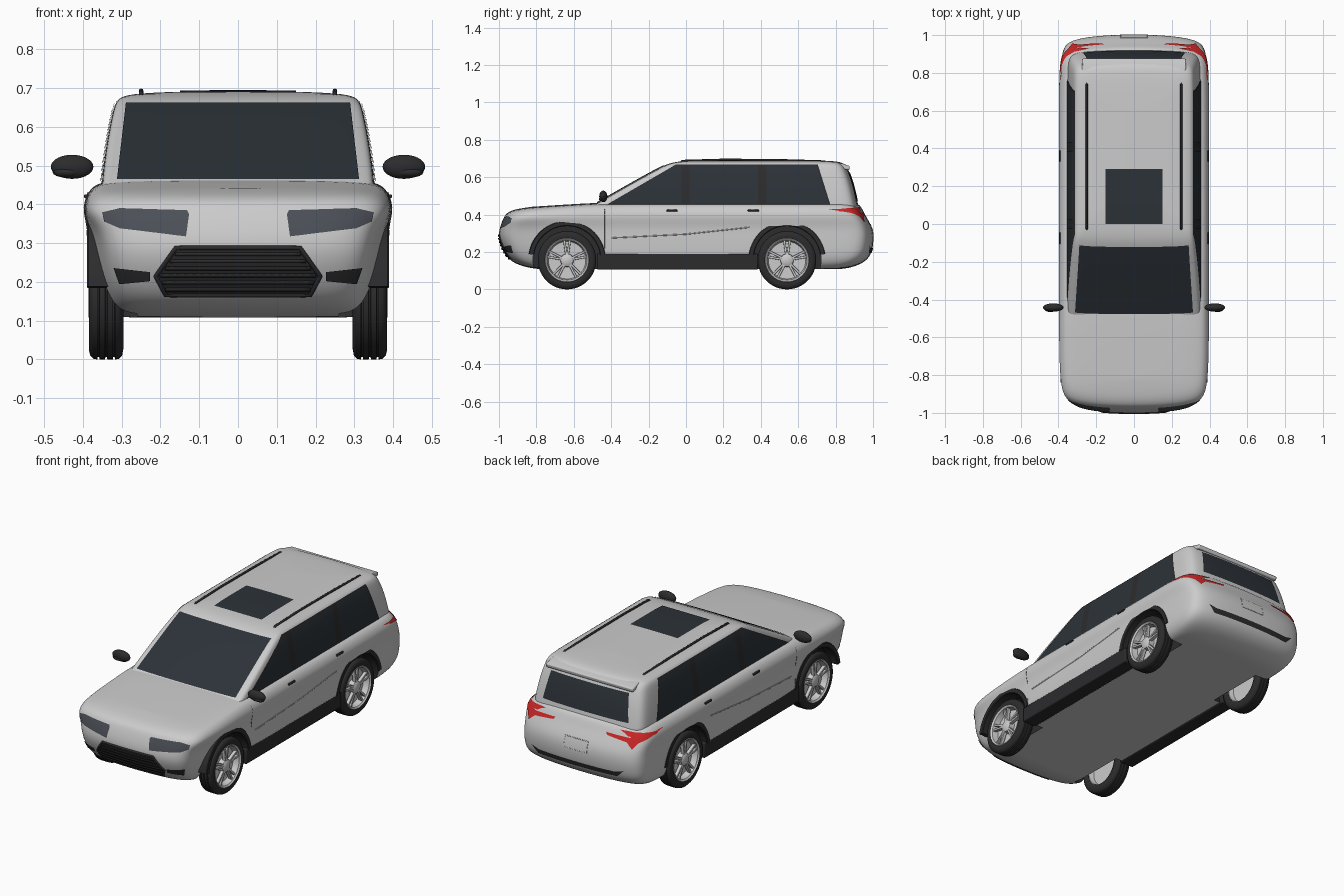
import bpy, bmesh, math
from mathutils import Vector, Matrix
from mathutils.bvhtree import BVHTree

if "Cube" in bpy.data.objects:
    bpy.data.objects.remove(bpy.data.objects["Cube"])

def material(name, *rgb):
    m = bpy.data.materials.new(name)
    m.diffuse_color = (*rgb, 1)
    m.use_nodes = True
    m.node_tree.nodes["Principled BSDF"].inputs["Base Color"].default_value = m.diffuse_color
    return m

PAINT = material("paint", .8, .8, .8)
BLACK = material("black_plastic", .025, .025, .027)
GLASS = material("dark_glass", .025, .032, .04)
LAMP = material("lamp_glass", .07, .08, .095)
RED = material("red_lens", .6, .02, .02)

def finish(name, bm, mat=None, mirror=False, bevel=0, recalc=True):
    if recalc:
        bmesh.ops.recalc_face_normals(bm, faces=bm.faces)
    me = bpy.data.meshes.new(name)
    bm.to_mesh(me)
    bm.free()
    ob = bpy.data.objects.new(name, me)
    bpy.context.collection.objects.link(ob)
    if mat:
        me.materials.append(mat)
    if bevel:
        b = ob.modifiers.new("bevel", 'BEVEL')
        b.width, b.segments = bevel, 2
    if mirror:
        ob.modifiers.new("mirror", 'MIRROR').use_mirror_merge = False
    return ob

def bake(ob):
    dg = bpy.context.evaluated_depsgraph_get()
    me = bpy.data.meshes.new_from_object(ob.evaluated_get(dg))
    ob.modifiers.clear()
    ob.data = me

def shell(name, levels, front, rear, lift):
    """Stack plan outlines (z, half width, front y, rear y, front taper) into a smooth shell."""
    bm, rings = bmesh.new(), []
    for z, w, yf, yr, taper in levels:
        half = [(u * w * taper, yf + d) for u, d in front]
        a, b = yf + front[-1][1], yr - rear[0][1]
        half += [(w * ((1 + taper) / 2 if k == 0 else 1), a + (b - a) * t)
                 for k, t in enumerate((.08, .2, .35, .5, .65, .8, .92))]
        half += [(u * w, yr - d) for u, d in rear]
        loop = half + [(-x, y) for x, y in half[-2:0:-1]]
        rings.append([bm.verts.new((x, y, z + lift(y, z))) for x, y in loop])
    n = len(rings[0])
    for lo, hi in zip(rings, rings[1:]):
        for i in range(n):
            j = (i + 1) % n
            bm.faces.new((lo[i], lo[j], hi[j], hi[i]))
    for r in (rings[0], rings[-1]):
        for i in range(n // 2):
            bm.faces.new(list(dict.fromkeys((r[i], r[i + 1], r[n - i - 1], r[-i % n]))))
    ob = finish(name, bm, PAINT)
    ob.modifiers.new("smooth", 'SUBSURF').levels = 2
    return ob

def lathe(name, prof, y, z, mat=None, a0=0, a1=360, n=48, closed=True, mirror=True):
    """Turn an (x, radius) profile about a sideways axle."""
    bm, full, m = bmesh.new(), a1 - a0 == 360, len(prof)
    rows = []
    for i in range(n if full else n + 1):
        a = math.radians(a0 + (a1 - a0) * i / n)
        rows.append([bm.verts.new((x, y + r * math.cos(a), z + r * math.sin(a))) for x, r in prof])
    for i in range(n):
        p, q = rows[i], rows[(i + 1) % len(rows)]
        for k in range(m if closed else m - 1):
            l = (k + 1) % m
            bm.faces.new((p[k], p[l], q[l], q[k]))
    if not full:
        bm.faces.new(rows[0])
        bm.faces.new(rows[-1])
    bmesh.ops.remove_doubles(bm, verts=bm.verts, dist=1e-5)
    return finish(name, bm, mat, mirror)

def prism(name, prof, x0, x1, mat=None, mirror=False, bevel=0):
    """Extrude a (y, z) outline sideways."""
    bm = bmesh.new()
    f = bm.faces.new([bm.verts.new((x0, y, z)) for y, z in prof])
    g = bmesh.ops.extrude_face_region(bm, geom=[f])['geom']
    bmesh.ops.translate(bm, vec=(x1 - x0, 0, 0), verts=[v for v in g if isinstance(v, bmesh.types.BMVert)])
    return finish(name, bm, mat, mirror, bevel)

def rect(a0, a1, b0, b1):
    return [(a0, b0), (a1, b0), (a1, b1), (a0, b1)]

VIEWS = {'front': (lambda a, b: Vector((a, -2, b)), Vector((0, 1, 0))),
         'rear': (lambda a, b: Vector((a, 2, b)), Vector((0, -1, 0))),
         'side': (lambda a, b: Vector((2, a, b)), Vector((-1, 0, 0))),
         'top': (lambda a, b: Vector((a, b, 2)), Vector((0, 0, -1)))}

def project(a, b, view, tree, off):
    origin, d = VIEWS[view]
    hit, nor, _, _ = tree.ray_cast(origin(a, b), d)
    if hit is None:
        hit, nor, _, _ = tree.find_nearest(origin(a, b) + d * 1.08)
    return hit + nor * off

def panel(name, poly, view, tree, mat, off=.003, mirror=False, thick=0):
    """Lay a flat outline on to the bodywork as seen from one view."""
    bm = bmesh.new()
    bm.faces.new([bm.verts.new((a, b, 0)) for a, b in poly])
    for k in range(2):
        lo, hi = min(p[k] for p in poly), max(p[k] for p in poly)
        steps = max(2, int((hi - lo) / .02))
        for i in range(1, steps):
            p = Vector((0, 0, 0))
            p[k] = lo + (hi - lo) * i / steps
            bmesh.ops.bisect_plane(bm, geom=bm.verts[:] + bm.edges[:] + bm.faces[:],
                                   plane_co=p, plane_no=(1 - k, k, 0))
    for v in bm.verts:
        v.co = project(v.co.x, v.co.y, view, tree, off)
    bm.normal_update()
    if sum((f.normal.dot(VIEWS[view][1]) * f.calc_area() for f in bm.faces)) > 0:
        bmesh.ops.reverse_faces(bm, faces=bm.faces)
    ob = finish(name, bm, mat, mirror, recalc=False)
    if thick:
        s = ob.modifiers.new("thick", 'SOLIDIFY')
        s.thickness, s.offset = thick, -1
    return ob

def tube(name, pts, r, mat=None, cyclic=False):
    cu = bpy.data.curves.new(name, 'CURVE')
    cu.dimensions, cu.bevel_depth, cu.bevel_resolution = '3D', r, 2
    cu.use_fill_caps = True
    s = cu.splines.new('POLY')
    s.points.add(len(pts) - 1)
    for p, c in zip(s.points, pts):
        p.co = (*c, 1)
    s.use_cyclic_u = cyclic
    cu.materials.append(mat)
    ob = bpy.data.objects.new(name, cu)
    bpy.context.collection.objects.link(ob)
    return ob

def seam(name, poly, view, tree, r, mat, cyclic=True, flip=False, off=0):
    pts = []
    ends = poly[1:] + poly[:1] if cyclic else poly[1:]
    for p, q in zip(poly, ends):
        pts += [project(p[0] + (q[0] - p[0]) * i / 12, p[1] + (q[1] - p[1]) * i / 12, view, tree, off)
                for i in range(12)]
    if flip:
        pts = [Vector((-p.x, p.y, p.z)) for p in pts]
    return tube(name, pts, r, mat, cyclic)

# Lower body with wheel arches cut out
def hood_rise(y, z):
    t = min(1, max(0, (y + .95) / .5))
    return .032 * t * min(1, max(0, (z - .33) / .08))

body = shell("lower_body", [
    (.108, .30, -.76, .80, .93), (.11, .34, -.82, .86, .91), (.135, .372, -.92, .945, .87),
    (.18, .386, -.965, .99, .88), (.23, .388, -.99, 1.002, .90), (.285, .388, -1.006, 1.006, .92),
    (.335, .387, -.996, .997, .955), (.375, .402, -.98, .962, .99), (.40, .389, -.967, .945, 1),
    (.413, .375, -.952, .935, 1), (.427, .354, -.915, .92, 1), (.434, .23, -.82, .86, 1)],
    [(0, 0), (.45, .005), (.78, .022), (.93, .055), (.985, .12)],
    [(.99, .12), (.96, .07), (.87, .03), (.5, .006), (0, 0)], hood_rise)
body.data.materials.append(BLACK)
AXLES = (("front", -.636), ("rear", .54))
cutters = []
for side in (-1, 1):
    for end, y in AXLES:
        c = lathe("arch_cutter", [(side * .26, 0), (side * .26, .182), (side * .5, .182), (side * .5, 0)],
                  y, .16, PAINT, closed=False, mirror=False)
        c.data.materials.append(BLACK)
        for f in c.data.polygons:
            f.material_index = 1
        c.hide_render = True
        m = body.modifiers.new("arch", 'BOOLEAN')
        m.object, m.operation, m.solver = c, 'DIFFERENCE', 'EXACT'
        cutters.append(c)
bake(body)
for c in cutters:
    bpy.data.objects.remove(c)

# Cabin and roof
cabin = shell("cabin", [
    (.41, .355, -.56, .93, 1), (.45, .352, -.50, .922, 1), (.50, .347, -.412, .912, 1),
    (.57, .337, -.29, .895, 1), (.635, .324, -.172, .872, 1), (.666, .315, -.112, .855, 1),
    (.681, .297, -.065, .83, 1), (.688, .24, .01, .77, 1), (.692, .12, .12, .60, 1)],
    [(0, 0), (.5, .002), (.87, .006), (.965, .014), (.998, .035)],
    [(.995, .08), (.97, .04), (.88, .014), (.5, .004), (0, 0)], lambda y, z: 0)
bake(cabin)
dg = bpy.context.evaluated_depsgraph_get()
dg.update()
B, C = BVHTree.FromObject(body, dg), BVHTree.FromObject(cabin, dg)

# Glass
panel("windscreen", [(-.312, .463), (.312, .463), (.289, .66), (-.289, .66)], 'front', C, GLASS)
panel("rear_window", [(-.27, .475), (.27, .475), (.245, .625), (-.245, .625)], 'rear', C, GLASS)
panel("sunroof", rect(-.15, .15, 0, .29), 'top', C, GLASS)
panel("window_surround", [(-.425, .452), (.772, .452), (.705, .666), (-.055, .666)], 'side', C, BLACK, .002, True)
for n, q in (("front", [(-.40, .46), (-.025, .46), (-.025, .66), (-.06, .66)]),
             ("middle", rect(.02, .385, .46, .66)),
             ("back", [(.43, .46), (.76, .46), (.697, .66), (.43, .66)])):
    panel(n + "_side_window", q, 'side', C, GLASS, .004, True)

# Front lamps, grille and lower lip
lamp = [(.348, .379), (.304, .389), (.131, .384), (.126, .374), (.134, .317), (.304, .338), (.343, .356)]
panel("headlamp", lamp, 'front', B, LAMP, .003, True)
panel("fog_lamp", [(.318, .237), (.227, .227), (.227, .204), (.304, .196)], 'front', B, BLACK, .004, True)
grille = [(-.16, .288), (.16, .288), (.212, .215), (.186, .166), (-.186, .166), (-.212, .215)]
panel("grille_back", grille, 'front', B, BLACK, .002)
seam("grille_frame", grille, 'front', B, .006, BLACK)
for i in range(6):
    z = .182 + i * .018
    w = .203 - max(0, z - .215) * .71 - max(0, .215 - z) * .5
    panel("grille_slat", rect(-w, w, z - .004, z + .004), 'front', B, BLACK, .006, thick=.006)

# Rear lamps, plate, bumper insert and spoiler
panel("tail_lamp", [(.385, .428), (.31, .418), (.30, .407), (.16, .412), (.17, .399), (.29, .385),
                    (.325, .355), (.345, .385), (.38, .408)], 'rear', B, RED, .005, True)
panel("tail_lamp_side", [(.80, .426), (.82, .415), (.93, .412), (.925, .436)], 'side', B, RED, .005, True)
panel("number_plate", rect(-.07, .07, .29, .345), 'rear', B, PAINT, .002)
seam("plate_frame", rect(-.072, .072, .288, .347), 'rear', B, .002, PAINT)
panel("rear_bumper_insert", [(-.29, .235), (-.25, .195), (.25, .195), (.29, .235), (.24, .222), (-.24, .222)],
      'rear', B, BLACK, .003)
prism("roof_spoiler", [(.76, .678), (.82, .676), (.877, .66), (.872, .637), (.80, .65)], -.275, .275, PAINT, bevel=.006)

# Sills, arch trims, roof rails, handles and seams
prism("sill", rect(-.475, .385, .105, .192), .30, .386, BLACK, True, .006)
for end, y in AXLES:
    lathe(end + "_arch_trim", [(.32, .178), (.386, .178), (.390, .182), (.390, .203), (.386, .206), (.32, .208)],
          y, .16, BLACK, 8, 172, 32)
for s in (-1, 1):
    rail = [(s * .25, -.035, .672), (s * .25, -.02, .687), (s * .25, .2, .693), (s * .25, .5, .691),
            (s * .25, .74, .684), (s * .25, .76, .672)]
    tube("roof_rail", rail, .006, BLACK)
    seam("door_seam", [(-.435, .43), (-.435, .20)], 'side', B, .001, BLACK, False, s < 0)
    seam("door_crease", [(-.40, .275), (.0, .295), (.37, .335)], 'side', B, .004, PAINT, False, s < 0, -.002)
for y in (-.075, .36):
    prism("door_handle", rect(y - .03, y + .03, .416, .426), .37, .397, BLACK, True, .003)

# Door mirrors
bm = bmesh.new()
bmesh.ops.create_uvsphere(bm, u_segments=24, v_segments=14, radius=1,
                          matrix=Matrix.Translation((.428, -.442, .497)) @ Matrix.Diagonal((.055, .022, .031, 1)))
bmesh.ops.create_uvsphere(bm, u_segments=16, v_segments=8, radius=1,
                          matrix=Matrix.Translation((.442, -.446, .483)) @ Matrix.Diagonal((.036, .02, .014, 1)))
finish("door_mirror", bm, BLACK, True)

# Wheels
tread = [(.302, .108), (.295, .125), (.299, .146), (.307, .154)]
for g in (.320, .340, .360):
    tread += [(g - .003, .156), (g - .002, .150), (g + .002, .150), (g + .003, .156)]
tread += [(.373, .154), (.381, .146), (.385, .13), (.380, .112)]
for end, y in AXLES:
    z = .156
    lathe(end + "_tyre", tread, y, z, BLACK)
    lathe(end + "_rim", [(.379, .120), (.384, .115), (.378, .107), (.345, .100), (.340, 0), (.332, 0),
                         (.332, .098), (.305, .106), (.300, .116)], y, z)
    lathe(end + "_hub", [(.342, .036), (.372, .034), (.378, .026), (.380, 0)], y, z, closed=False)
    bm = bmesh.new()
    for i in range(5):
        for d in (-8, 8):
            turn = Matrix.Rotation(math.radians(72 * i + d), 4, 'X')
            bmesh.ops.create_cube(bm, size=1, matrix=Matrix.Translation((.364, y, z)) @ turn
                                  @ Matrix.Translation((0, 0, .068)) @ Matrix.Diagonal((.02, .012, .084, 1)))
    finish(end + "_spokes", bm, None, True, .002)

# Shading
for ob in bpy.context.scene.objects:
    ob.select_set(ob.type == 'MESH')
bpy.context.view_layer.objects.active = body
bpy.ops.object.shade_smooth_by_angle(angle=math.radians(35))
